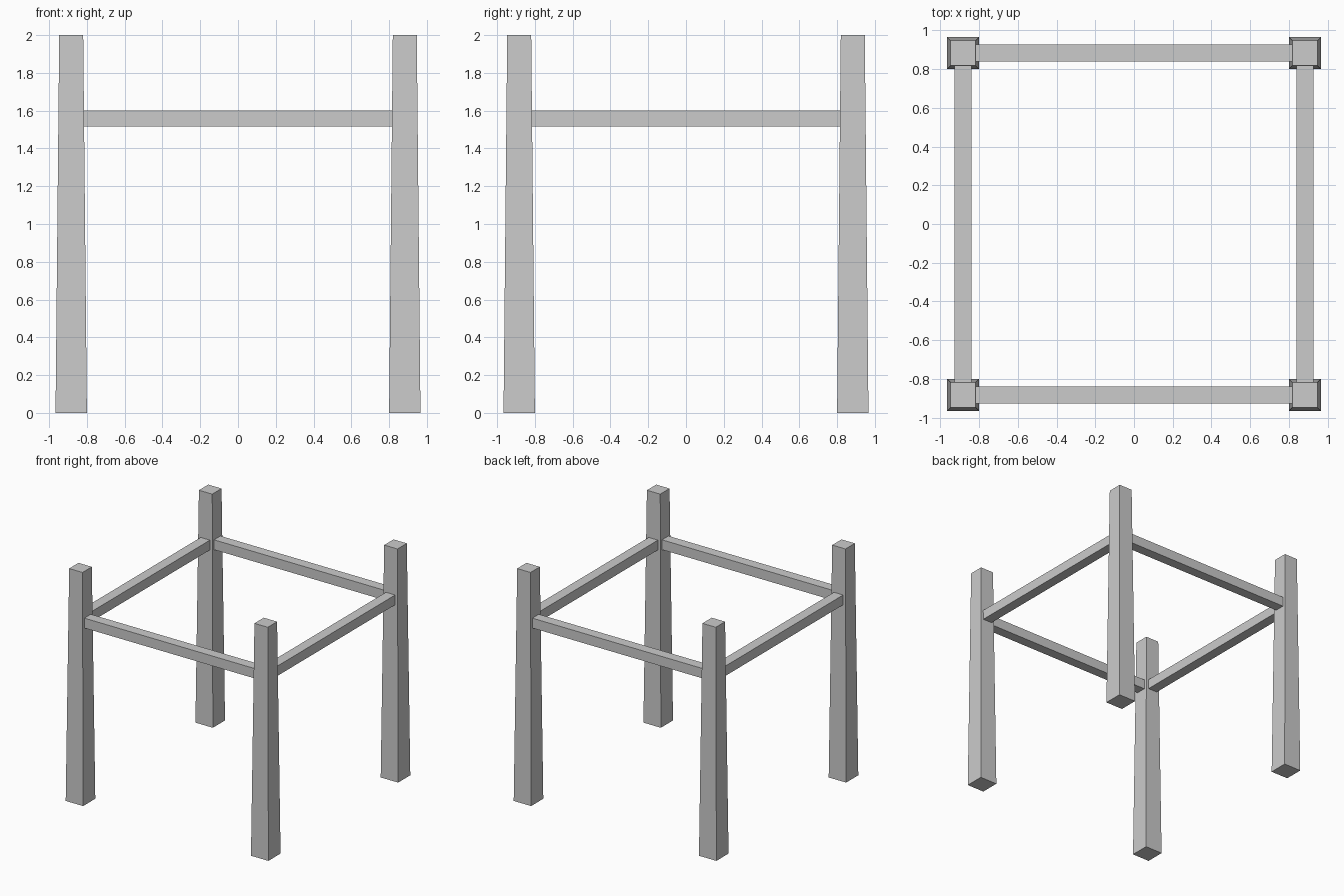
import bpy
import math

if "Cube" in bpy.data.objects:
    bpy.data.objects.remove(bpy.data.objects["Cube"])

POST_C = 0.883                     # post centre offset in x and y
FOOT, HEAD, HEIGHT = 0.083, 0.0635, 2.0
RAIL_Z0, RAIL_Z1, RAIL_HALF = 1.515, 1.60, 0.044
RAIL_END = 0.83                    # rails seat slightly inside the posts


def add_post(name, x, y):
    # Four-sided frustum turned so its faces align with the axes
    bpy.ops.mesh.primitive_cone_add(
        vertices=4, radius1=FOOT * math.sqrt(2), radius2=HEAD * math.sqrt(2),
        depth=HEIGHT, location=(x, y, HEIGHT / 2), rotation=(0, 0, math.pi / 4))
    post = bpy.context.object
    post.name = name
    bpy.ops.object.transform_apply(location=False, rotation=True, scale=True)


def add_rail(name, x, y, sx, sy):
    bpy.ops.mesh.primitive_cube_add(size=1, location=(x, y, (RAIL_Z0 + RAIL_Z1) / 2))
    rail = bpy.context.object
    rail.name = name
    rail.scale = (sx, sy, RAIL_Z1 - RAIL_Z0)
    bpy.ops.object.transform_apply(location=False, rotation=False, scale=True)


# Tapered corner posts
for side, sx in (("left", -1), ("right", 1)):
    for end, sy in (("front", -1), ("back", 1)):
        add_post(f"{end}_{side}_post", sx * POST_C, sy * POST_C)

# Horizontal rails between the posts
for end, s in (("front", -1), ("back", 1)):
    add_rail(f"{end}_rail", 0, s * POST_C, 2 * RAIL_END, 2 * RAIL_HALF)
for side, s in (("left", -1), ("right", 1)):
    add_rail(f"{side}_rail", s * POST_C, 0, 2 * RAIL_HALF, 2 * RAIL_END)
